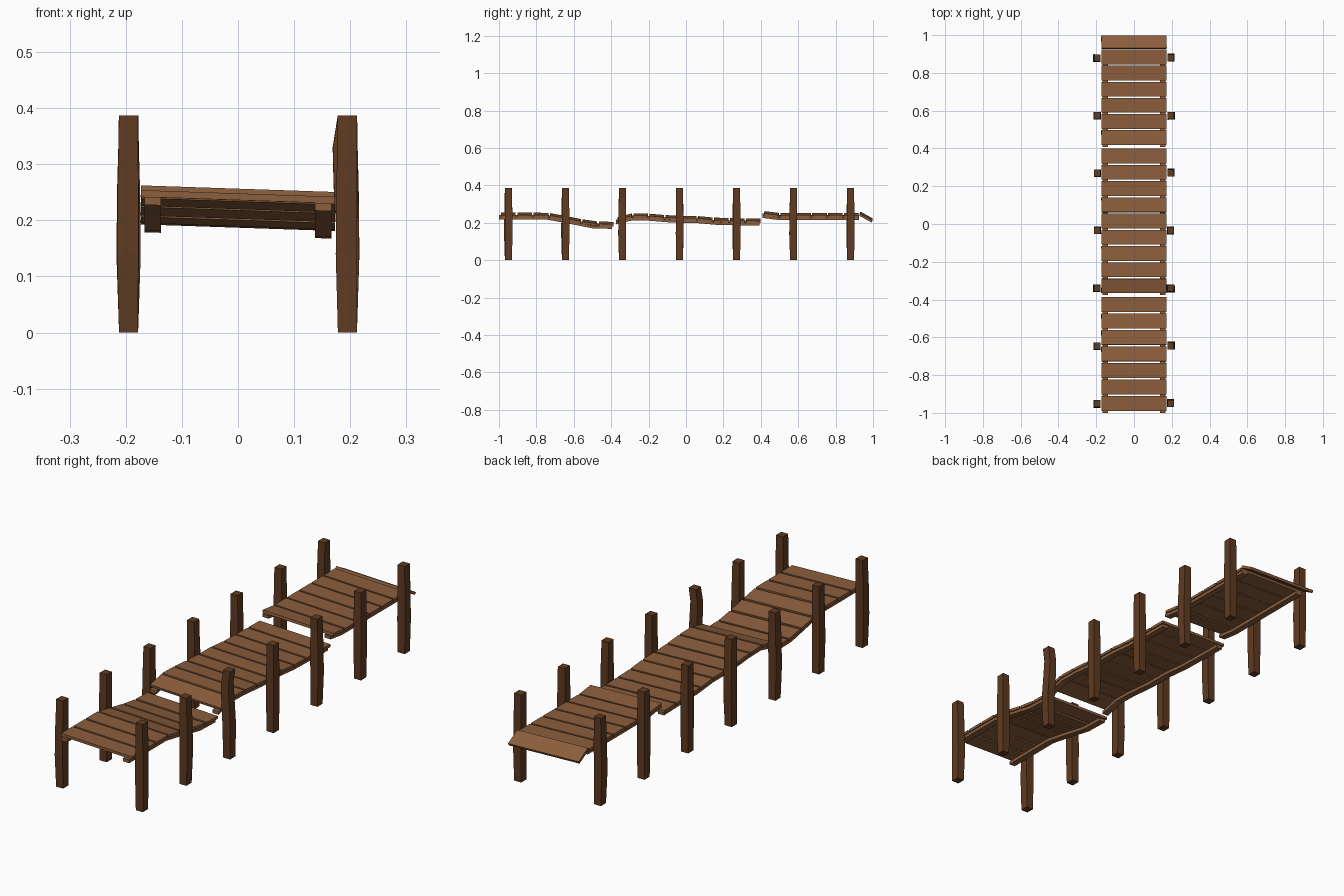
import bpy, bmesh, random
from math import atan2, radians
from mathutils import Matrix, Vector

if "Cube" in bpy.data.objects:
    bpy.data.objects.remove(bpy.data.objects["Cube"])

random.seed(4)
TILT = -0.034          # the whole deck leans down towards +x
PLANK_T, BEAM_T = 0.012, 0.014


def material(name, rgb):
    m = bpy.data.materials.new(name)
    m.diffuse_color = (*rgb, 1)
    m.use_nodes = True
    m.node_tree.nodes["Principled BSDF"].inputs["Base Color"].default_value = m.diffuse_color
    return m


PLANK = material("plank_wood", (0.26, 0.112, 0.045))
POST = material("post_wood", (0.115, 0.043, 0.015))


def finish(name, bm, mat):
    bmesh.ops.recalc_face_normals(bm, faces=bm.faces)
    me = bpy.data.meshes.new(name)
    bm.to_mesh(me)
    bm.free()
    me.materials.append(mat)
    ob = bpy.data.objects.new(name, me)
    bpy.context.collection.objects.link(ob)
    return ob


def loft(name, rings, mat):
    """Skin four-cornered rings into a closed bar."""
    bm = bmesh.new()
    vs = [[bm.verts.new(p) for p in r] for r in rings]
    for a, b in zip(vs, vs[1:]):
        for i in range(4):
            j = (i + 1) % 4
            bm.faces.new((a[i], a[j], b[j], b[i]))
    bm.faces.new(vs[0])
    bm.faces.new(vs[-1])
    return finish(name, bm, mat)


def height(profile, y):
    """Height of the deck top on the centre line."""
    for (y0, z0), (y1, z1) in zip(profile, profile[1:]):
        if y <= y1:
            break
    return z0 + (z1 - z0) * (y - y0) / (y1 - y0)


def plank(name, y, z, pitch, width):
    bm = bmesh.new()
    m = (Matrix.Translation((0, y, z)) @ Matrix.Rotation(-TILT, 4, 'Y')
         @ Matrix.Rotation(pitch, 4, 'X')
         @ Matrix.Translation((0, 0, -PLANK_T / 2))
         @ Matrix.Diagonal((0.346, width, PLANK_T, 1)))
    bmesh.ops.create_cube(bm, size=1, matrix=m)
    return finish(name, bm, PLANK)


# Deck sections: first and last plank centre, plank count, beam ends, height profile
sections = [
    ("front", -0.95, -0.426, 7, -1.0, -0.395,
     [(-1, 0.248), (-0.74, 0.248), (-0.64, 0.230), (-0.50, 0.202), (-0.39, 0.199)]),
    ("middle", -0.328, 0.360, 9, -0.375, 0.392,
     [(-0.38, 0.222), (-0.285, 0.245), (-0.20, 0.243), (-0.07, 0.232),
      (0.05, 0.231), (0.16, 0.221), (0.40, 0.216)]),
    ("back", 0.458, 0.884, 6, 0.408, 0.925,
     [(0.40, 0.259), (0.49, 0.247), (0.93, 0.247)]),
]
for name, first, last, count, y0, y1, prof in sections:
    step = (last - first) / (count - 1)
    for i in range(count):
        y = first + i * step
        za, zb = height(prof, y - 0.038), height(prof, y + 0.038)
        plank(f"{name}_plank_{i + 1}", y, (za + zb) / 2, atan2(zb - za, 0.076), 0.078)
    # two bent support beams under the planks
    ys = [y0] + [p[0] for p in prof[1:-1]] + [y1]
    for side, s in (("left", -1), ("right", 1)):
        rings = []
        for y in ys:
            top = height(prof, y) - PLANK_T
            rings.append([(x, y, top + x * TILT - d) for x, d in
                          ((s * 0.137, 0), (s * 0.167, 0),
                           (s * 0.167, BEAM_T), (s * 0.137, BEAM_T))])
        loft(f"{name}_{side}_beam", rings, PLANK)

# Loose plank dropping off the back end
plank("loose_end_plank", 0.965, 0.236, radians(-29), 0.074)

# Hand-hewn posts: slightly uneven, one of them clearly bent
for side, s in (("left", -1), ("right", 1)):
    for i in range(7):
        y = -0.95 + 0.305 * i
        rings = []
        bend = -0.010 if (s, i) == (1, 2) else 0.0
        dx, dy = random.uniform(-0.003, 0.003), random.uniform(-0.003, 0.003)
        for z, h, k, b in ((0, 0.017, 0, 0), (0.14, 0.019, 1, 0),
                           (0.26, 0.0185, 0.6, 0.7), (0.33, 0.0175, 0.2, 0.9),
                           (0.387, 0.017, 0, 0)):
            c = Vector((s * 0.195 + dx * k + bend * b, y + dy * k, z))
            r = Matrix.Rotation(dx * 20 * z, 3, 'Z')
            rings.append([c + r @ Vector((u * h, v * h * 1.08, 0))
                          for u, v in ((-1, -1), (1, -1), (1, 1), (-1, 1))])
        loft(f"{side}_post_{i + 1}", rings, POST)
